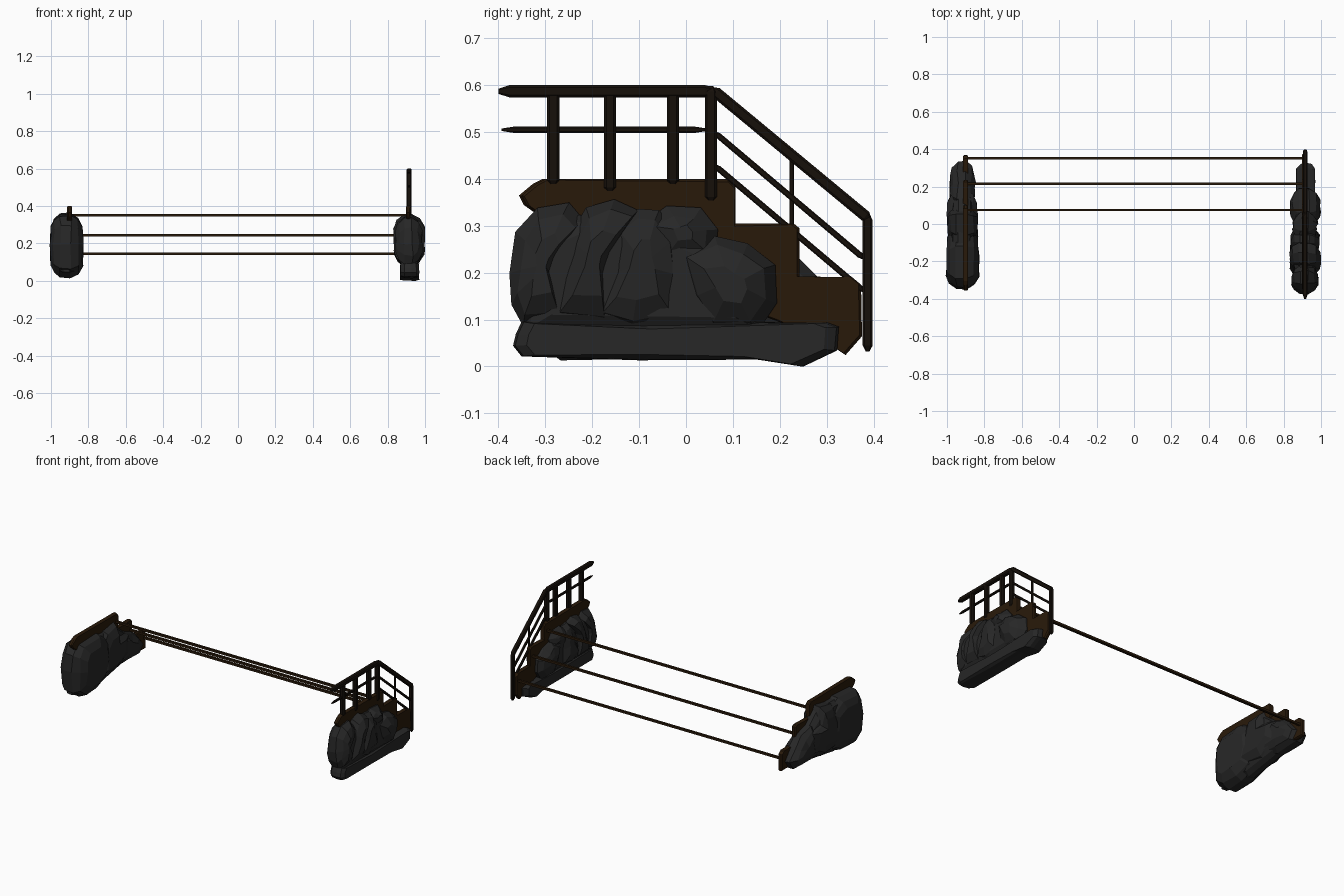
import bpy, bmesh, math, random
from mathutils import Vector

if "Cube" in bpy.data.objects:
    bpy.data.objects.remove(bpy.data.objects["Cube"])

random.seed(4)


def material(name, rgb):
    m = bpy.data.materials.new(name)
    m.diffuse_color = (*rgb, 1)
    m.use_nodes = True
    m.node_tree.nodes["Principled BSDF"].inputs["Base Color"].default_value = m.diffuse_color
    return m


STONE = material("dark_stone", (0.02, 0.02, 0.02))
WOOD = material("brown_wood", (0.022, 0.010, 0.003))
IRON = material("dark_rail", (0.008, 0.005, 0.003))


def loft(name, rings, mat):
    """Skin equal-length closed rings and cap both ends."""
    bm = bmesh.new()
    vs = [[bm.verts.new(p) for p in r] for r in rings]
    n = len(vs[0])
    for a, b in zip(vs, vs[1:]):
        for i in range(n):
            bm.faces.new((a[i], a[(i + 1) % n], b[(i + 1) % n], b[i]))
    bm.faces.new(vs[0])
    bm.faces.new(vs[-1])
    bmesh.ops.recalc_face_normals(bm, faces=bm.faces)
    me = bpy.data.meshes.new(name)
    bm.to_mesh(me)
    bm.free()
    ob = bpy.data.objects.new(name, me)
    me.materials.append(mat)
    bpy.context.collection.objects.link(ob)
    return ob


def slab(name, prof, x, half, mat, layers, jitter=0.0):
    """Side profile (y, z) lofted across x; layers = (x fraction, inset)."""
    cy = sum(p[0] for p in prof) / len(prof)
    cz = sum(p[1] for p in prof) / len(prof)
    rings = []
    for f, inset in layers:
        ring = []
        for y, z in prof:
            d = Vector((cy - y, cz - z))
            d = d.normalized() * min(inset, d.length * 0.75)
            j = [random.uniform(-jitter, jitter) for _ in range(3)]
            ring.append((x + f * half + j[0], y + d.x + j[1] * 0.6, z + d.y + j[2] * 0.6))
        rings.append(ring)
    return loft(name, rings, mat)


ROCK = ((-1, 0.075), (-0.8, 0.032), (-0.4, 0.004), (0.25, 0), (0.7, 0.024), (1, 0.07))
PLATE = ((-1, 0.006), (-0.5, 0), (0.5, 0), (1, 0.006))


def bar(name, a, b, width, mat, x, taper=0.012):
    """Square bar in the y-z plane with chamfered tips."""
    a, b = Vector((x, *a)), Vector((x, *b))
    d = (b - a).normalized()
    u, v = Vector((1, 0, 0)), d.cross(Vector((1, 0, 0)))
    h = width / 2
    rings = []
    for p, s in ((a, 0.4), (a + d * taper, 1), (b - d * taper, 1), (b, 0.4)):
        rings.append([p + u * h * s * i + v * h * s * k
                      for i, k in ((-1, -.6), (-.6, -1), (.6, -1), (1, -.6),
                                   (1, .6), (.6, 1), (-.6, 1), (-1, .6))])
    return loft(name, rings, mat)


# Stepped stringer boards, one at each end
steps = [(-.35, .37), (-.32, .395), (-.30, .405), (.09, .405), (.105, .39), (.105, .31),
         (.23, .31), (.242, .3), (.242, .195), (.355, .195), (.373, .18), (.375, .07),
         (.34, .03), (.31, .05), (.2, .1), (-.2, .25), (-.34, .35)]
slab("stringer_right", steps, .91, .013, WOOD, PLATE)
slab("stringer_left", [(y - .006, max(z, .08)) for y, z in steps], -.90, .013, WOOD, PLATE)

# Long step edges joining the two ends
for i, (y, z) in enumerate(((.352, .15), (.215, .25), (.075, .355))):
    bpy.ops.mesh.primitive_cube_add(size=1, location=(0.005, y, z))
    ob = bpy.context.object
    ob.name = f"step_edge_{i + 1}"
    ob.scale = (1.81, .013, .013)
    ob.data.materials.append(WOOD)

# Right rock pile: curved leaning ribs over a flat foot
right = {
    "rib_rock_1": ([(-.35, .09), (-.372, .14), (-.376, .2), (-.362, .29), (-.32, .345), (-.25, .352),
                    (-.22, .32), (-.255, .26), (-.27, .18), (-.265, .1)], .07),
    "rib_rock_2": ([(-.28, .1), (-.275, .18), (-.25, .28), (-.21, .345), (-.15, .36), (-.1, .34),
                    (-.14, .26), (-.165, .18), (-.17, .09)], .08),
    "rib_rock_3": ([(-.19, .1), (-.185, .2), (-.15, .31), (-.1, .345), (-.06, .34), (-.02, .29),
                    (0, .2), (-.02, .1), (-.12, .08)], .075),
    "cap_rock": ([(-.09, .31), (-.04, .345), (.03, .342), (.07, .3), (.06, .24), (-.06, .22)], .066),
    "front_boulder": ([(0, .15), (-.02, .25), (.06, .285), (.13, .265), (.19, .22), (.195, .14),
                       (.15, .08), (.05, .08)], .08),
    "inner_core": ([(-.35, .08), (-.35, .28), (-.28, .33), (.02, .31), (.14, .23), (.17, .08)], .055),
}
for name, (prof, half) in right.items():
    slab("right_" + name, prof, .915, half, STONE, ROCK, .006)
foot = [(-.368, .05), (-.362, .075), (-.35, .1), (-.1, .098), (.1, .1), (.3, .1), (.325, .09),
        (.322, .04), (.25, .005), (.15, .02), (-.1, .018), (-.35, .028)]
slab("right_foot_rock", foot, .918, .05, STONE,
     ((-1, .028), (-.55, .004), (.2, 0), (.7, .005), (1, .028)), .002)

# Left rock mass: broad slabs falling away towards the back
left = {
    "main_rock": ([(-.34, .07), (-.35, .2), (-.34, .3), (-.29, .355), (-.12, .365), (-.02, .3),
                   (0, .18), (-.04, .06), (-.15, .022), (-.27, .018)], .085),
    "middle_rock": ([(-.13, .08), (-.12, .25), (-.06, .35), (.05, .37), (.09, .29), (.18, .25),
                     (.17, .13), (.05, .06)], .08),
    "tail_rock": ([(.04, .09), (.05, .22), (.13, .285), (.22, .255), (.29, .19), (.335, .13),
                   (.3, .075), (.15, .065)], .066),
    "core_rock": ([(-.33, .05), (-.33, .3), (-.2, .355), (.06, .35), (.2, .23), (.28, .13),
                   (.2, .08), (-.1, .03)], .058),
}
for name, (prof, half) in left.items():
    slab("left_" + name, prof, -.917, half, STONE, ROCK, .006)

# Railing on the right end
X = .915
bar("top_rail", (-.40, .592), (.065, .592), .027, IRON, X, .025)
bar("middle_rail", (-.393, .51), (.045, .51), .013, IRON, X, .025)
for i, (y, z) in enumerate(((-.283, .39), (-.162, .375), (-.028, .39), (.053, .355))):
    bar(f"rail_post_{i + 1}", (y, z), (y, .603), .026, IRON, X)
bar("sloped_handrail", (.055, .597), (.392, .318), .024, IRON, X)
bar("end_post", (.387, .038), (.387, .33), .021, IRON, X)
for i, z in enumerate((.505, .435)):
    bar(f"sloped_rail_{i + 1}", (.06, z), (.38, z - .27), .013, IRON, X)
bar("thin_post", (.225, .285), (.225, .455), .01, IRON, X)

# Stand the model on z = 0
bpy.context.view_layer.update()
low = min((o.matrix_world @ v.co).z for o in bpy.data.objects for v in o.data.vertices)
for o in bpy.data.objects:
    o.location.z -= low
